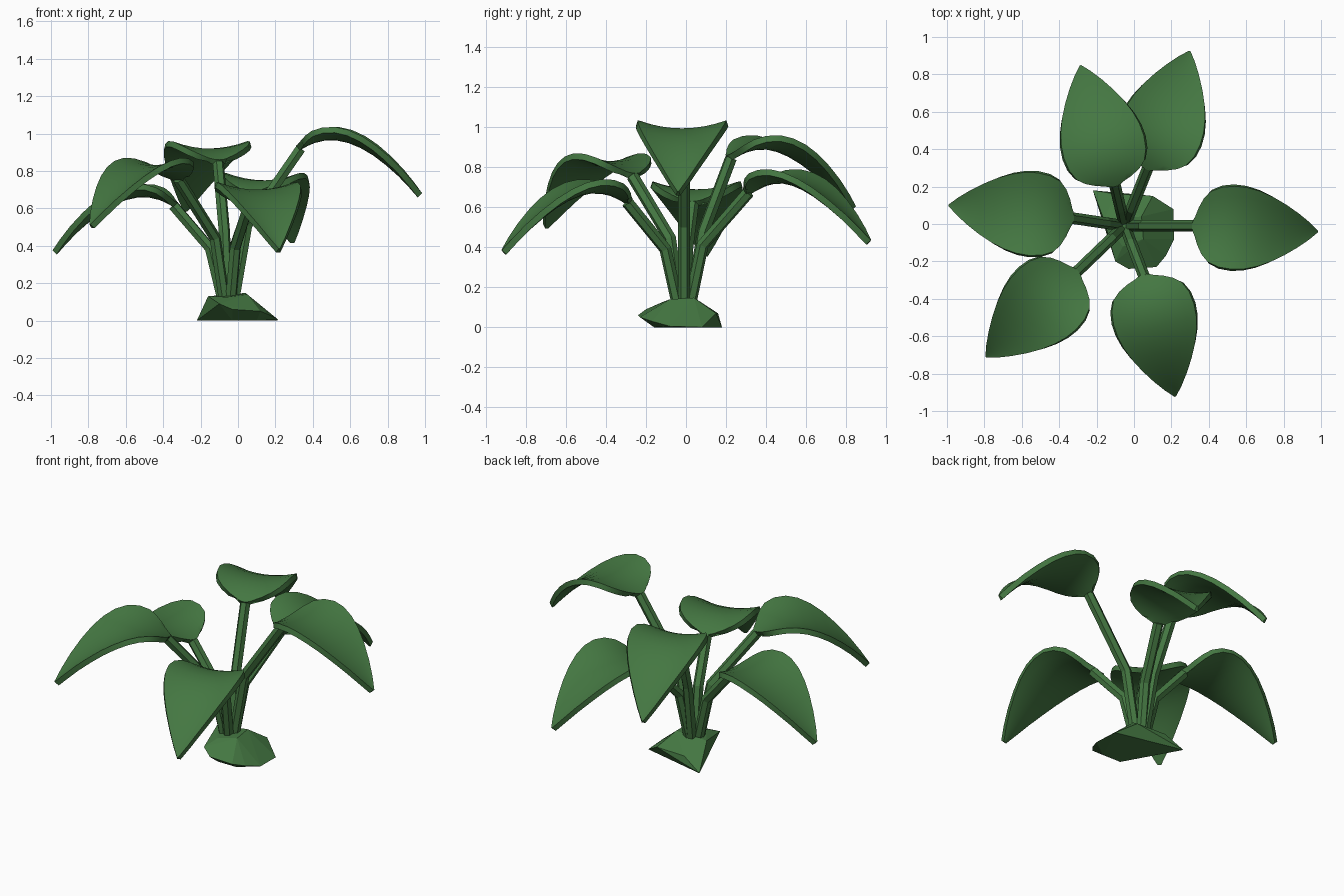
import bpy, bmesh, math
from mathutils import Vector

if "Cube" in bpy.data.objects:
    bpy.data.objects.remove(bpy.data.objects["Cube"])

green = bpy.data.materials.new("leaf green")
green.diffuse_color = (0.058, 0.185, 0.054, 1)
green.use_nodes = True
green.node_tree.nodes["Principled BSDF"].inputs["Base Color"].default_value = green.diffuse_color

CENTRE = Vector((-0.05, -0.01, 0))

# leaf base position and horizontal tip position
LEAVES = {
    "right": ((0.31, -0.01, 0.935), (0.985, -0.04)),
    "left": ((-0.32, 0.03, 0.63), (-0.99, 0.10)),
    "front_left": ((-0.30, -0.25, 0.77), (-0.79, -0.71)),
    "front": ((0.05, -0.27, 0.64), (0.22, -0.92)),
    "back_left": ((-0.10, 0.20, 0.86), (-0.29, 0.86)),
    "back_right": ((0.07, 0.29, 0.69), (0.30, 0.93)),
}

# distance along leaf, half width, midrib height
PROFILE = [(0.0, 0.05, 0.0), (0.02, 0.10, 0.012), (0.05, 0.15, 0.028),
           (0.09, 0.188, 0.045), (0.15, 0.213, 0.059), (0.22, 0.222, 0.06),
           (0.29, 0.217, 0.045), (0.36, 0.2, 0.016), (0.43, 0.172, -0.025),
           (0.50, 0.135, -0.078), (0.57, 0.09, -0.14), (0.63, 0.045, -0.203),
           (0.675, 0.004, -0.255)]


def add_object(name, data):
    obj = bpy.data.objects.new(name, data)
    bpy.context.collection.objects.link(obj)
    data.materials.append(green)
    return obj


def make_leaf(name, base, tip):
    """Arched heart-shaped blade with raised edges."""
    bm = bmesh.new()
    cols = 8
    rows = []
    for s, half, z in PROFILE:
        row = []
        for i in range(cols + 1):
            t = 2 * i / cols - 1
            lift = 0.04 * (half / 0.222) * t * t
            # round off the back edge of the blade
            back = 0.015 * t * t * max(0, 1 - s / 0.1)
            row.append(bm.verts.new((s + back, half * t, z + lift)))
        rows.append(row)
    for a, b in zip(rows, rows[1:]):
        for i in range(cols):
            bm.faces.new((a[i], b[i], b[i + 1], a[i + 1]))
    for f in bm.faces:
        f.smooth = True
    mesh = bpy.data.meshes.new(name)
    bm.to_mesh(mesh)
    bm.free()
    obj = add_object(name, mesh)
    obj.location = base
    obj.rotation_euler.z = math.atan2(tip[1] - base[1], tip[0] - base[0])
    solid = obj.modifiers.new("thickness", 'SOLIDIFY')
    solid.thickness = 0.032
    solid.offset = -1
    bpy.context.view_layer.objects.active = obj
    obj.select_set(True)
    bpy.ops.object.modifier_apply(modifier=solid.name)
    bpy.ops.object.shade_smooth_by_angle(angle=math.radians(35))
    obj.select_set(False)


def make_stem(name, base, tip):
    """Six-sided stalk with one bend."""
    base = Vector(base)
    out = base - CENTRE
    out.z = 0
    out.normalize()
    points = [CENTRE + out * 0.025 + Vector((0, 0, 0.08)),
              CENTRE + out * 0.10 + Vector((0, 0, 0.4 * base.z + 0.135)),
              base + out * 0.025 + Vector((0, 0, -0.015))]
    curve = bpy.data.curves.new(name, 'CURVE')
    curve.dimensions = '3D'
    curve.bevel_depth = 0.031
    curve.bevel_resolution = 1
    curve.use_fill_caps = True
    spline = curve.splines.new('POLY')
    spline.points.add(2)
    for p, co in zip(spline.points, points):
        p.co = (*co, 1)
    spline.use_smooth = False
    add_object(name, curve)


for key, (base, tip) in LEAVES.items():
    make_leaf(key + "_leaf", base, tip)
    make_stem(key + "_stem", base, tip)

# faceted root clump
ROOT = [(-0.22, 0.18, 0), (0.21, 0.08, 0), (0.215, -0.08, 0.005), (0.10, -0.16, 0),
        (-0.03, -0.16, 0), (0.17, -0.17, 0.03), (0.12, -0.23, 0.05),
        (-0.03, -0.24, 0.06), (-0.10, -0.20, 0.09), (-0.16, 0.02, 0.13),
        (-0.10, 0.16, 0.07), (0.10, 0.15, 0.07), (0.04, 0.04, 0.148),
        (0.05, -0.08, 0.14), (-0.06, -0.12, 0.125)]
bm = bmesh.new()
for co in ROOT:
    bm.verts.new(co)
bmesh.ops.convex_hull(bm, input=bm.verts)
bmesh.ops.recalc_face_normals(bm, faces=bm.faces)
mesh = bpy.data.meshes.new("root_clump")
bm.to_mesh(mesh)
bm.free()
add_object("root_clump", mesh)
